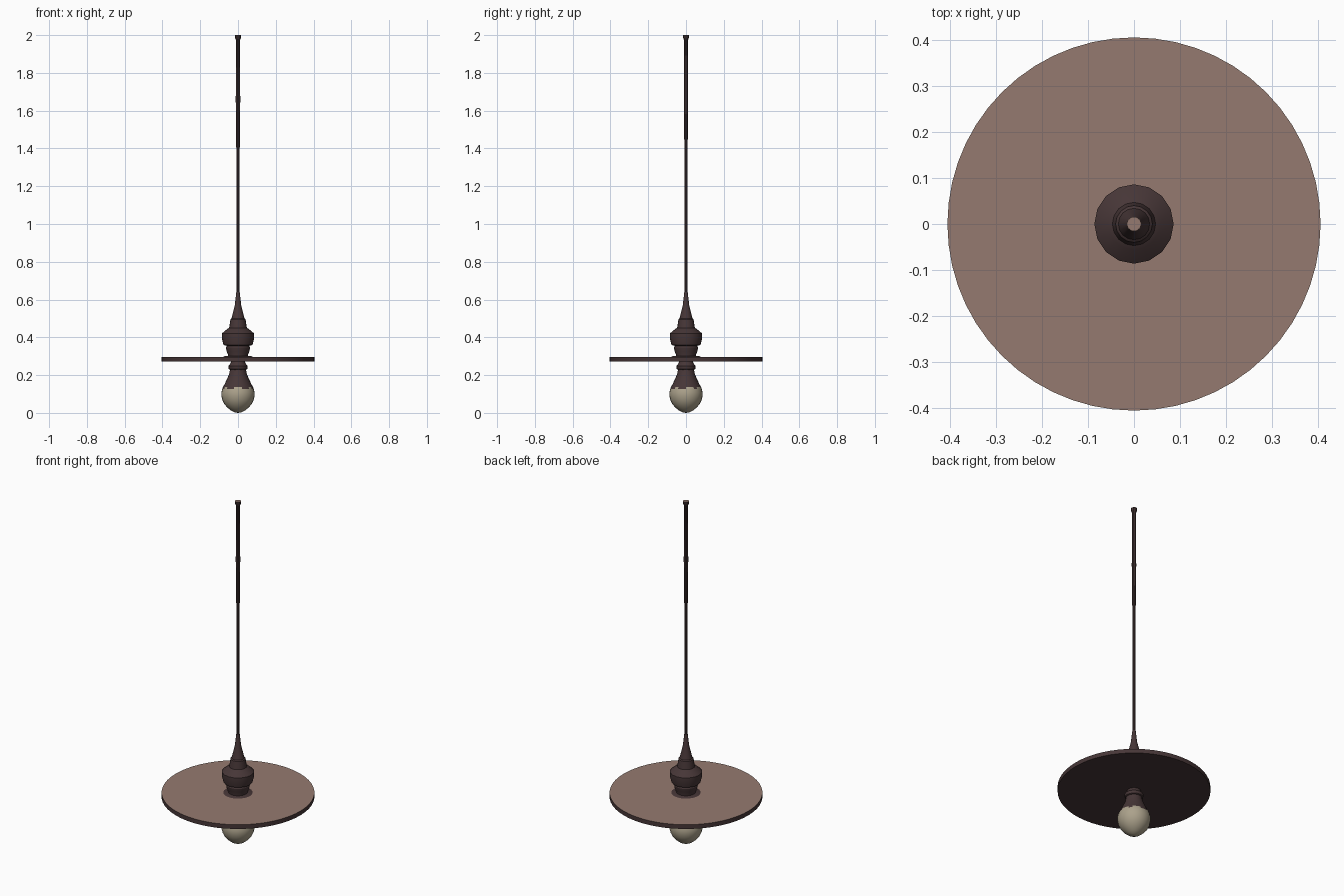
import bpy, bmesh, math

if "Cube" in bpy.data.objects:
    bpy.data.objects.remove(bpy.data.objects["Cube"])


def material(name, rgb):
    m = bpy.data.materials.new(name)
    m.diffuse_color = (*rgb, 1)
    m.use_nodes = True
    m.node_tree.nodes["Principled BSDF"].inputs["Base Color"].default_value = m.diffuse_color
    return m


DARK = material("dark brown", (0.062, 0.037, 0.038))
TAN = material("dusty tan", (0.30, 0.195, 0.16))
GLASS = material("warm beige", (0.41, 0.36, 0.26))


def lathe(name, profile, sides, mats, rule=None, smooth=30):
    """Spin a (radius, height) profile round z; radius 0 closes to a point."""
    bm = bmesh.new()
    rings = []
    for r, z in profile:
        if r == 0:
            rings.append([bm.verts.new((0, 0, z))] * sides)
        else:
            rings.append([bm.verts.new((r * math.cos(2 * math.pi * i / sides),
                                        r * math.sin(2 * math.pi * i / sides), z))
                          for i in range(sides)])
    for a, b in zip(rings, rings[1:]):
        for i in range(sides):
            j = (i + 1) % sides
            quad = list(dict.fromkeys((a[i], a[j], b[j], b[i])))
            bm.faces.new(quad)
    bmesh.ops.recalc_face_normals(bm, faces=bm.faces)
    if rule:
        for f in bm.faces:
            f.material_index = rule(f)
    me = bpy.data.meshes.new(name)
    bm.to_mesh(me)
    bm.free()
    for m in mats:
        me.materials.append(m)
    ob = bpy.data.objects.new(name, me)
    bpy.context.collection.objects.link(ob)
    bpy.ops.object.select_all(action='DESELECT')
    ob.select_set(True)
    bpy.context.view_layer.objects.active = ob
    bpy.ops.object.shade_smooth_by_angle(angle=math.radians(smooth))
    return ob


def top_is_tan(f):
    return 1 if f.normal.z > 0.9 else 0


# Cord with a small flared cap at the ceiling end
lathe("cord", [(0, 0.58), (0.008, 0.58), (0.009, 1.38), (0.012, 1.65), (0.011, 1.975),
               (0.016, 1.985), (0.016, 2.0), (0, 2.0)], 10, [DARK, TAN], top_is_tan)

# Tapered sleeve, stepped socket and neck
lathe("socket", [(0, 0.64), (0.009, 0.64), (0.017, 0.57), (0.034, 0.50), (0.040, 0.495),
                 (0.047, 0.45), (0.056, 0.445), (0.086, 0.42), (0.086, 0.395),
                 (0.077, 0.36), (0.060, 0.355), (0.064, 0.345), (0.060, 0.325),
                 (0.052, 0.305), (0.052, 0.28), (0, 0.28)], 16, [DARK])

# Thin flange resting on the shade
lathe("flange", [(0, 0.300), (0.070, 0.300), (0.082, 0.294), (0, 0.294)], 24, [DARK])

# Flat disc shade
lathe("shade", [(0, 0.271), (0.405, 0.271), (0.405, 0.296), (0, 0.296)],
      56, [DARK, TAN], top_is_tan)

# Lower bulb holder
lathe("bulb_holder", [(0, 0.275), (0.036, 0.275), (0.040, 0.262), (0.051, 0.248),
                      (0.049, 0.232), (0.038, 0.226), (0, 0.226)], 16, [DARK])

# Bulb: dark upper neck, pale glass below with an uneven edge
def bulb_rule(f):
    c = f.calc_center_median()
    a = math.atan2(c.y, c.x)
    return 1 if c.z < 0.131 + 0.008 * math.sin(7 * a) else 0


lathe("bulb", [(0, 0.23), (0.042, 0.23), (0.047, 0.205), (0.060, 0.175), (0.073, 0.148),
               (0.080, 0.136), (0.084, 0.126), (0.088, 0.108), (0.088, 0.090),
               (0.083, 0.068), (0.072, 0.046), (0.055, 0.027), (0.036, 0.012),
               (0.017, 0.003), (0, 0)], 24, [DARK, GLASS], bulb_rule)
